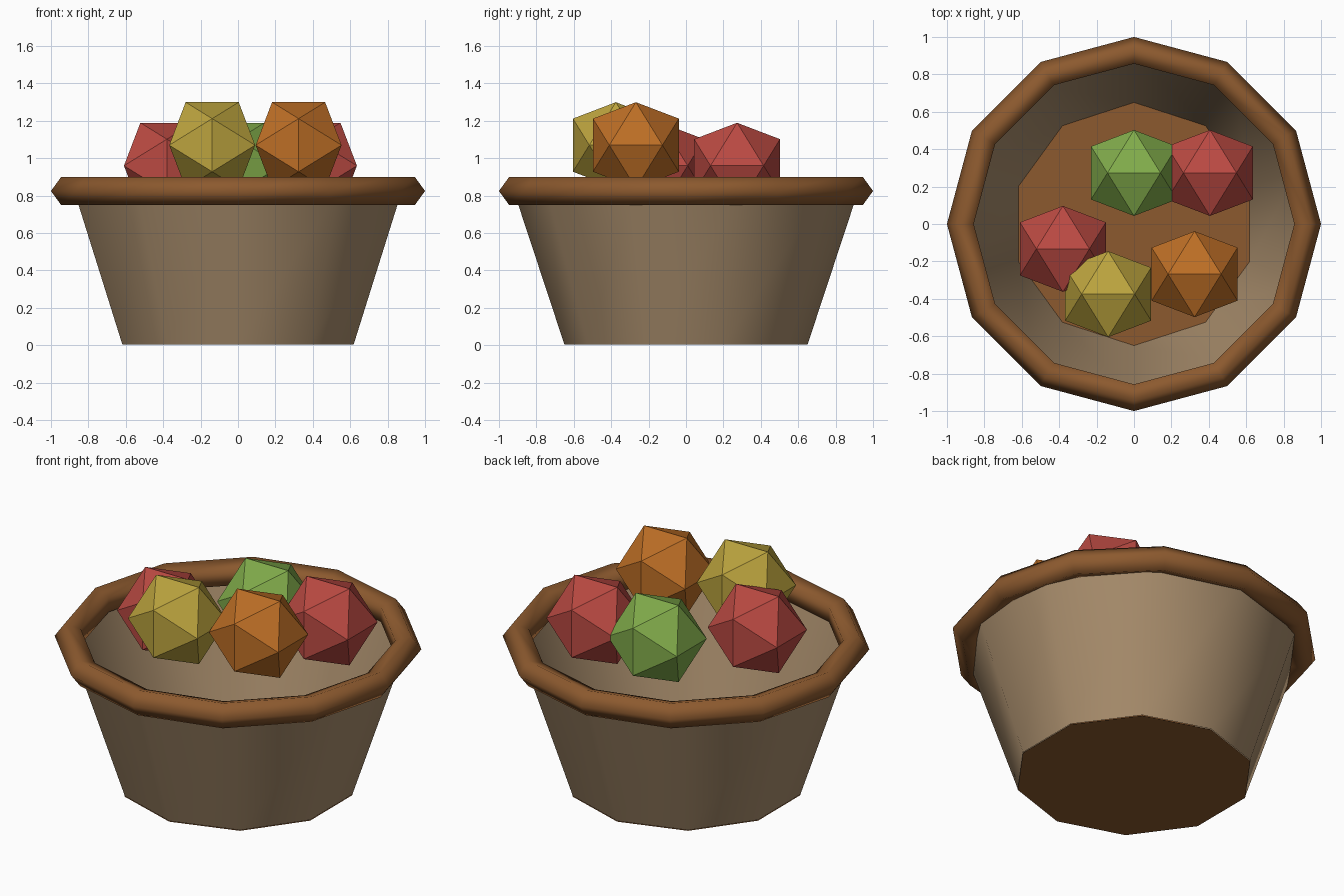
import bpy, bmesh
from math import sin, cos, pi, sqrt

if "Cube" in bpy.data.objects:
    bpy.data.objects.remove(bpy.data.objects["Cube"])


def material(name, rgb):
    m = bpy.data.materials.new(name)
    # sRGB 0-255 to linear
    m.diffuse_color = [(c / 255) ** 2.2 for c in rgb] + [1.0]
    m.use_nodes = True
    m.node_tree.nodes["Principled BSDF"].inputs["Base Color"].default_value = m.diffuse_color
    return m


def add_object(name, bm, mat, smooth=False):
    me = bpy.data.meshes.new(name)
    for f in bm.faces:
        f.smooth = smooth
    bm.to_mesh(me)
    bm.free()
    me.materials.append(mat)
    ob = bpy.data.objects.new(name, me)
    bpy.context.collection.objects.link(ob)
    return ob


def ring(bm, n, r, z):
    # polygon ring with a vertex on the +y axis
    return [bm.verts.new((r * cos(pi / 2 + 2 * pi * i / n),
                          r * sin(pi / 2 + 2 * pi * i / n), z)) for i in range(n)]


def bridge(bm, a, b):
    n = len(a)
    for i in range(n):
        j = (i + 1) % n
        bm.faces.new((a[i], a[j], b[j], b[i]))


wood = material("wood", (139, 90, 50))
clay = material("wicker", (166, 139, 107))
red = material("red", (185, 75, 68))
green = material("green", (128, 170, 76))
yellow = material("yellow", (186, 162, 64))
orange = material("orange", (188, 110, 42))

# open ten-sided tapered wall
bm = bmesh.new()
bridge(bm, ring(bm, 10, 0.65, 0.004), ring(bm, 10, 0.921, 0.825))
add_object("bowl_wall", bm, clay, True)

# floor disc
bm = bmesh.new()
bm.faces.new(reversed(ring(bm, 10, 0.651, 0.0)))
add_object("bowl_floor", bm, wood)

# rim: twelve-sided ring with a five-sided section
bm = bmesh.new()
R, r, sides = 0.921, 0.079, 5
loops = [ring(bm, 12, R + r * cos(2 * pi * k / sides), 0.825 + r * sin(2 * pi * k / sides))
         for k in range(sides)]
for k in range(sides):
    bridge(bm, loops[k], loops[(k + 1) % sides])
add_object("bowl_rim", bm, wood, True)

# fruit: icosahedra with a level edge on top
t = (1 + sqrt(5)) / 2
s = 0.27 / sqrt(1 + t * t)


def fruit(name, mat, loc):
    bm = bmesh.new()
    for a in (-s, s):
        for b in (-s * t, s * t):
            for co in ((a, 0, b), (0, b, a), (b, a, 0)):
                bm.verts.new(co)
    bmesh.ops.convex_hull(bm, input=bm.verts[:])
    bmesh.ops.recalc_face_normals(bm, faces=bm.faces[:])
    add_object(name, bm, mat).location = loc


fruit("green_fruit", green, (0.0, 0.273, 0.96))
fruit("red_fruit_right", red, (0.406, 0.273, 0.96))
fruit("red_fruit_left", red, (-0.38, -0.133, 0.96))
fruit("yellow_fruit", yellow, (-0.138, -0.375, 1.07))
fruit("orange_fruit", orange, (0.324, -0.268, 1.07))
